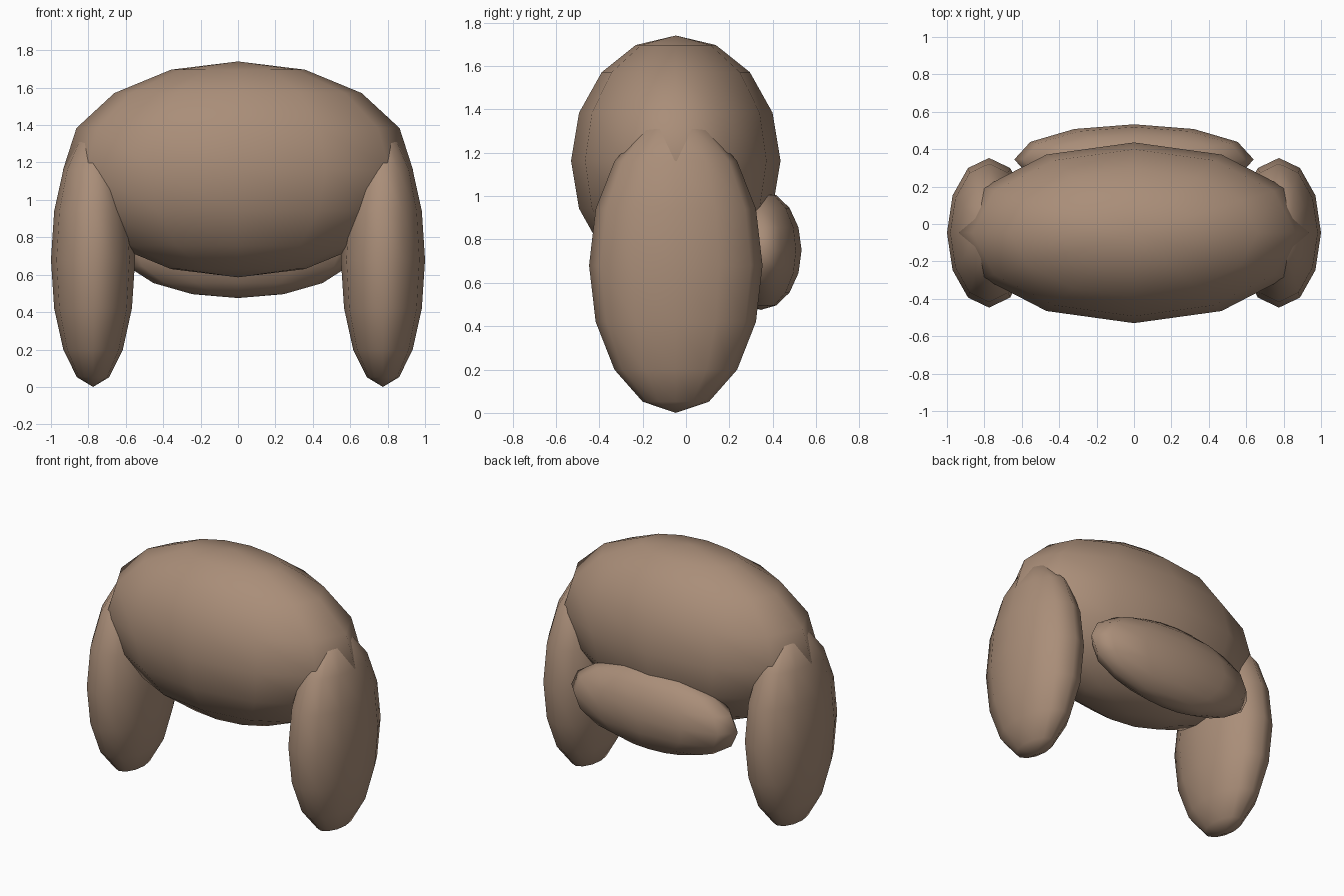
import bpy
import bmesh
from mathutils import Matrix, Vector

if "Cube" in bpy.data.objects:
    bpy.data.objects.remove(bpy.data.objects["Cube"], do_unlink=True)

# One warm brown for every part
brown = bpy.data.materials.new("warm_brown")
brown.use_nodes = True
colour = (0.40, 0.27, 0.19, 1.0)
brown.diffuse_color = colour
bsdf = next(n for n in brown.node_tree.nodes if n.type == 'BSDF_PRINCIPLED')
bsdf.inputs["Base Color"].default_value = colour


def ellipsoid(name, centre, radii):
    """Smooth low-poly ellipsoid with its poles along z."""
    bm = bmesh.new()
    bmesh.ops.create_uvsphere(bm, u_segments=12, v_segments=8, radius=1.0,
                              matrix=Matrix.Diagonal((*radii, 1.0)))
    for face in bm.faces:
        face.smooth = True
    mesh = bpy.data.meshes.new(name)
    bm.to_mesh(mesh)
    bm.free()
    mesh.materials.append(brown)
    obj = bpy.data.objects.new(name, mesh)
    obj.location = Vector(centre)
    bpy.context.collection.objects.link(obj)
    return obj


# Wide main body
ellipsoid("body", (0, -0.047, 1.163), (0.935, 0.483, 0.577))

# Pad across the lower back
ellipsoid("back_pad", (0, 0.345, 0.75), (0.64, 0.188, 0.275))

# Side limbs reaching the ground
for side, sign in (("left", 1), ("right", -1)):
    ellipsoid(f"{side}_limb", (sign * 0.775, -0.047, 0.68), (0.225, 0.4, 0.68))
